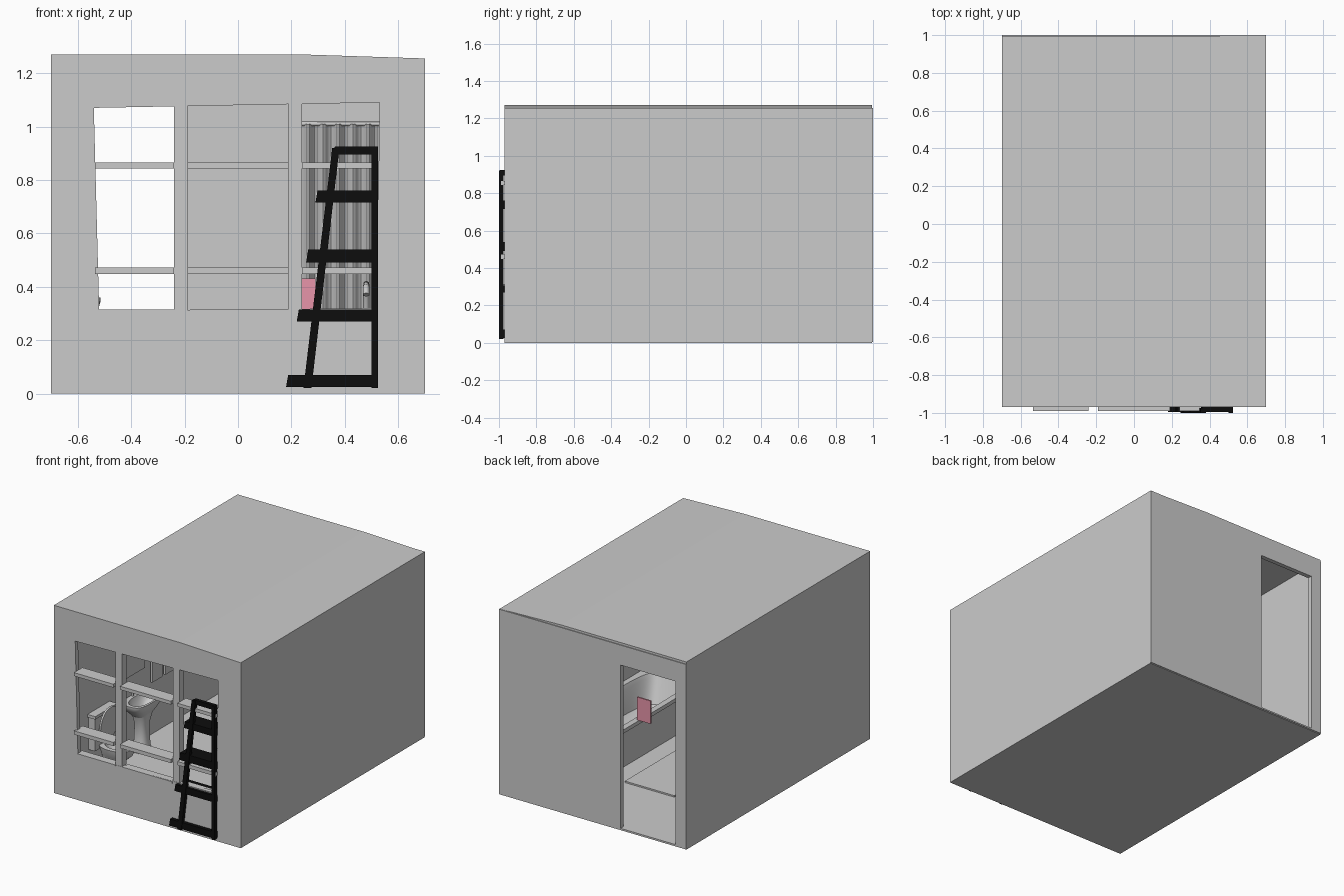
import bpy, bmesh, math

if "Cube" in bpy.data.objects:
    bpy.data.objects.remove(bpy.data.objects["Cube"])

def material(name, col):
    m = bpy.data.materials.new(name)
    m.diffuse_color = col
    m.use_nodes = True
    m.node_tree.nodes["Principled BSDF"].inputs["Base Color"].default_value = m.diffuse_color
    return m

BLACK = material("black_paint", (0.004, 0.004, 0.004, 1))
PINK = material("pink_cloth", (0.8, 0.3, 0.4, 1))

def make(name, verts, faces, mat=None, smooth=False):
    me = bpy.data.meshes.new(name)
    me.from_pydata(verts, [], faces)
    bm = bmesh.new()
    bm.from_mesh(me)
    bmesh.ops.recalc_face_normals(bm, faces=bm.faces)
    bm.to_mesh(me)
    bm.free()
    ob = bpy.data.objects.new(name, me)
    bpy.context.collection.objects.link(ob)
    if mat:
        me.materials.append(mat)
    if smooth:
        bpy.ops.object.select_all(action='DESELECT')
        ob.select_set(True)
        bpy.context.view_layer.objects.active = ob
        bpy.ops.object.shade_smooth_by_angle(angle=math.radians(40))
    return ob

def prism(name, prof, y0, y1, mat=None):
    """Extrude an x,z outline along y."""
    n = len(prof)
    v = [(x, y, z) for y in (y0, y1) for x, z in prof]
    f = [tuple(range(n)), tuple(range(n, 2 * n))]
    f += [(i, (i + 1) % n, n + (i + 1) % n, n + i) for i in range(n)]
    return make(name, v, f, mat)

def box(name, x0, x1, y0, y1, z0, z1, mat=None):
    return prism(name, [(x0, z0), (x1, z0), (x1, z1), (x0, z1)], y0, y1, mat)

def pierced_wall(name, outer, inner, y0, y1):
    """Wall with a four-sided opening."""
    v = [(x, y, z) for y in (y0, y1) for x, z in outer + inner]
    f = []
    for i in range(4):
        j = (i + 1) % 4
        f += [(i, j, j + 4, i + 4), (i + 8, j + 8, j + 12, i + 12),
              (i, j, j + 8, i + 8), (i + 4, j + 4, j + 12, i + 12)]
    return make(name, v, f)

def loft(name, rings, n=32, mat=None):
    """Loft rounded rings (cx, cy, z, rx, ry, roundness)."""
    v, f = [], []
    for cx, cy, z, rx, ry, p in rings:
        for k in range(n):
            a = 2 * math.pi * k / n
            c, s = math.cos(a), math.sin(a)
            v.append((cx + rx * math.copysign(abs(c) ** (2 / p), c),
                      cy + ry * math.copysign(abs(s) ** (2 / p), s), z))
    for r in range(len(rings) - 1):
        for k in range(n):
            a, b = r * n + k, r * n + (k + 1) % n
            f.append((a, b, b + n, a + n))
    f += [tuple(range(n)), tuple(range(len(v) - n, len(v)))]
    return make(name, v, f, mat, True)

def pipe(name, pts, r, mat=None):
    cu = bpy.data.curves.new(name, 'CURVE')
    cu.dimensions = '3D'
    cu.bevel_depth = r
    cu.bevel_resolution = 2
    cu.use_fill_caps = True
    sp = cu.splines.new('POLY')
    sp.points.add(len(pts) - 1)
    for p, co in zip(sp.points, pts):
        p.co = (*co, 1)
    ob = bpy.data.objects.new(name, cu)
    bpy.context.collection.objects.link(ob)

# room shell
outer = [(-.7, .005), (.7, .005), (.7, 1.255), (-.7, 1.255)]
box("floor", -.7, .7, -.97, .995, 0, .015)
prism("roof", [(-.7, 1.25), (.7, 1.245), (.7, 1.255), (.24, 1.27), (-.7, 1.27)], -.97, .995)
box("left_wall", -.7, -.68, -.97, .995, .005, 1.26)
box("right_wall", .68, .7, -.97, .995, .005, 1.25)
pierced_wall("front_wall", outer, [(-.52, .31), (.52, .32), (.53, 1.09), (-.54, 1.07)], -.97, -.94)
pierced_wall("back_wall", outer, [(-.62, .015), (-.21, .015), (-.21, 1.12), (-.62, 1.12)], .97, 1.0)

# window mullions and crossbars
for i, x in enumerate((-.24, .19)):
    box(f"window_mullion_{i}", x, x + .05, -.968, -.92, .31, 1.085)
for i, (x0, x1) in enumerate(((-.535, -.24), (-.19, .19), (.24, .525))):
    for j, (z0, z1) in enumerate(((.447, .472), (.843, .866))):
        box(f"window_crossbar_{i}_{j}", x0, x1, -.99, -.9, z0, z1)
    box(f"window_sill_{i}", x0 + .01, x1, -.975, -.92, .305, .315)

# ladder shelf
prism("ladder_straight_post", [(.5, .02), (.525, .02), (.525, .92), (.5, .92)], -1, -.975, BLACK)
prism("ladder_sloped_post", [(.245, .02), (.275, .02), (.38, .92), (.353, .92)], -1, -.975, BLACK)
for i, (x, z, h) in enumerate(((.18, .025, .045), (.22, .27, .045), (.255, .49, .05),
                               (.29, .715, .045), (.355, .895, .03))):
    back = -.97 if i == 4 else -.89
    prism(f"ladder_step_{i}", [(x, z), (.524, z), (.524, z + h), (x + .008, z + h)], -.995, back, BLACK)

# bathtub
tx, ty = .48, -.02
loft("bathtub", [(tx, ty, .015, .195, .55, 12), (tx, ty, .25, .195, .55, 12),
                 (tx, ty, .25, .205, .565, 12), (tx, ty, .275, .205, .565, 12),
                 (tx, ty, .275, .165, .51, 5), (tx, ty, .25, .155, .5, 5),
                 (tx, ty, .1, .13, .43, 4), (tx, ty, .07, .09, .36, 3)], 64)
pipe("tub_spout", [(tx, .6, .02), (tx, .6, .38), (tx, .57, .41), (tx, .5, .4), (tx, .48, .37)], .012)

# shower curtain and rail
N = 60
cv, cf = [], []
for k in range(N + 1):
    x = .22 + .45 * k / N
    y = .62 + .018 * math.sin(k * 2 * math.pi / 7.5)
    cv += [(x, y, .1), (x, y, 1.01)]
for k in range(N):
    cf.append((2 * k, 2 * k + 2, 2 * k + 3, 2 * k + 1))
make("shower_curtain", cv, cf, None, True)
pipe("curtain_rail", [(.21, .62, 1.01), (.69, .62, 1.01)], .008)

# pedestal sink with tap
sx, sy = -.6, -.17
loft("sink_pedestal", [(sx, sy, .015, .06, .065, 2.5), (sx, sy, .05, .048, .05, 2.5),
                       (sx, sy, .2, .042, .045, 2.5), (sx, sy, .28, .06, .07, 2.5)])
loft("sink_basin", [(sx, sy, .26, .05, .07, 2.5), (sx, sy, .31, .075, .12, 3),
                    (sx, sy, .345, .085, .145, 3.5), (sx, sy, .36, .085, .145, 3.5),
                    (sx + .01, sy, .36, .062, .12, 2.5), (sx + .01, sy, .32, .05, .1, 2.2),
                    (sx + .01, sy, .29, .025, .04, 2)])
pipe("sink_tap", [(-.67, sy, .35), (-.67, sy, .41), (-.65, sy, .42), (-.61, sy, .4)], .008)

# toilet
ux, uy = -.54, -.52
loft("toilet_bowl", [(ux - .03, uy, .015, .075, .06, 3), (ux - .03, uy, .08, .065, .05, 2.5),
                     (ux, uy, .14, .1, .08, 2.3), (ux, uy, .18, .115, .092, 2.2),
                     (ux, uy, .195, .118, .095, 2.2), (ux, uy, .195, .082, .064, 2),
                     (ux, uy, .14, .06, .045, 2), (ux, uy, .09, .03, .025, 2)])
box("toilet_cistern", -.68, -.63, uy - .11, uy + .11, .17, .39)
box("toilet_cistern_lid", -.68, -.622, uy - .118, uy + .118, .39, .41)
lid = loft("toilet_lid", [(0, 0, -.006, .12, .092, 2.3), (0, 0, .006, .12, .092, 2.3)])
lid.rotation_euler = (0, math.radians(-84), 0)
lid.location = (-.605, uy, .32)

# mirror, towels and rug
box("wall_mirror", -.682, -.67, -.3, -.04, .5, .9)
box("towel_rail", -.68, -.65, .0, .3, .63, .645)
for i in range(2):
    y = .02 + i * .14
    box(f"hanging_towel_{i}", -.67, -.655, y, y + .11, .38, .64)
box("bath_rug", -.22, .15, -.2, .44, .012, .025)
box("pink_towel", .19, .29, .1, .11, .275, .43, PINK)
